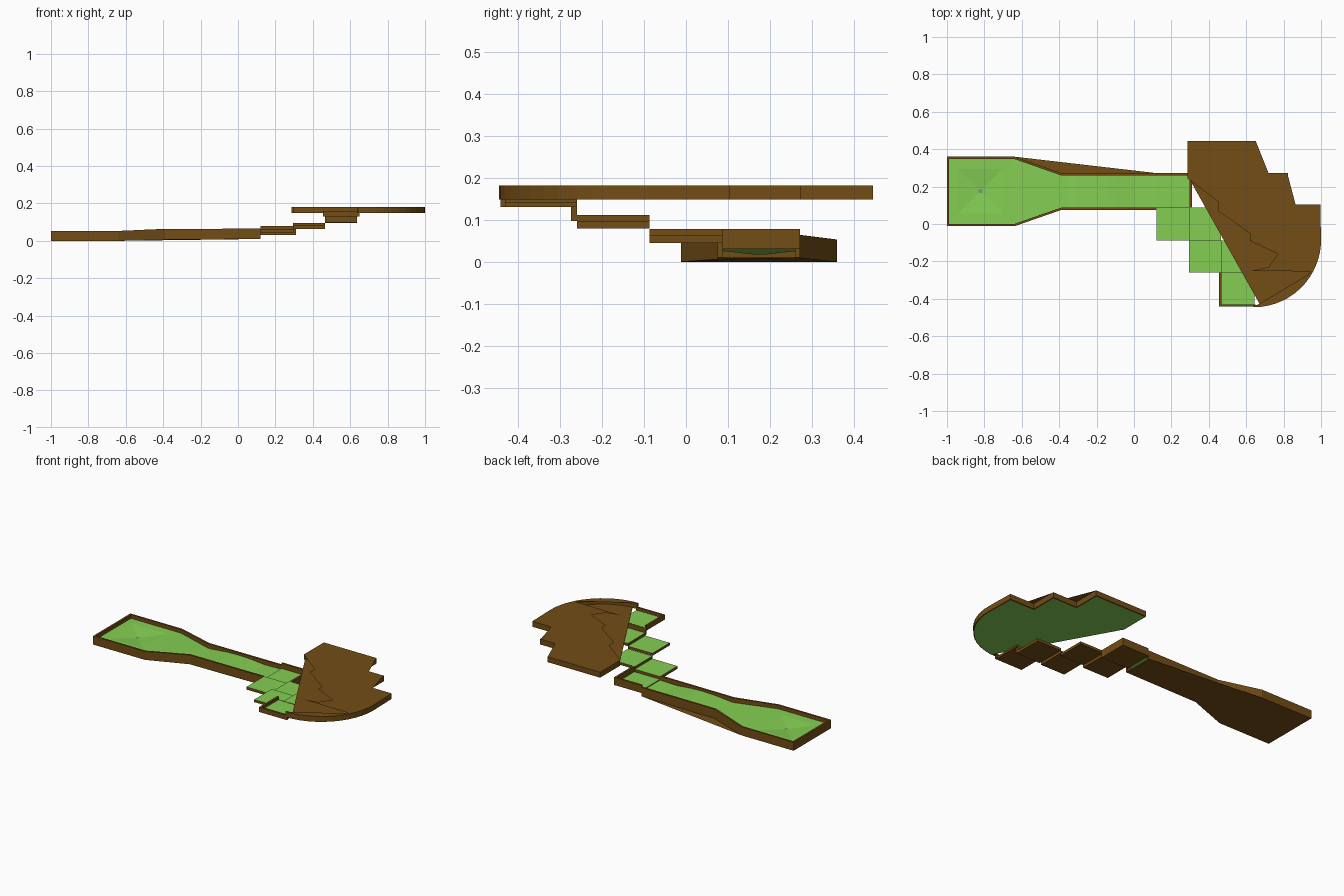
import bpy, math

if "Cube" in bpy.data.objects:
    bpy.data.objects.remove(bpy.data.objects["Cube"])

def material(name, c):
    m = bpy.data.materials.new(name)
    m.diffuse_color = (*c, 1)
    m.use_nodes = True
    m.node_tree.nodes["Principled BSDF"].inputs["Base Color"].default_value = m.diffuse_color
    return m

WOOD = material("wood", (0.17, 0.075, 0.008))
GREEN = material("turf", (0.23, 0.62, 0.085))
GREY = material("cup_grey", (0.25, 0.25, 0.25))

def mesh(name, verts, faces, mat):
    me = bpy.data.meshes.new(name)
    me.from_pydata(verts, [], faces)
    me.materials.append(mat)
    ob = bpy.data.objects.new(name, me)
    bpy.context.collection.objects.link(ob)
    return ob

def flat(name, pts, z, mat):
    """Flat outline at one height."""
    return mesh(name, [(x, y, z) for x, y in pts], [list(range(len(pts)))], mat)

def wall(name, pts, thick=0.012):
    """Upright board along a path of (x, y, bottom, top)."""
    n = len(pts)
    v = [(x, y, a) for x, y, a, b in pts] + [(x, y, b) for x, y, a, b in pts]
    ob = mesh(name, v, [(i, i + 1, n + i + 1, n + i) for i in range(n - 1)], WOOD)
    s = ob.modifiers.new("thickness", 'SOLIDIFY')
    s.thickness, s.offset, s.use_even_offset = thick, 0, True
    return ob

def block(name, x0, x1, y0, y1, z0, z1, turf=True):
    """Wooden box, with a turf top if wanted."""
    v = [(x, y, z) for z in (z0, z1) for x, y in ((x0, y0), (x1, y0), (x1, y1), (x0, y1))]
    f = [(3, 2, 1, 0), (4, 5, 6, 7)] + [(i, (i + 1) % 4, 4 + (i + 1) % 4, 4 + i) for i in range(4)]
    ob = mesh(name, v, f, WOOD)
    if turf:
        ob.data.materials.append(GREEN)
        ob.data.polygons[1].material_index = 1
    return ob

# Lower lane: border boards
def lane_side(end, mid):
    return [(-0.64, end, 0, 0.053), (-0.39, mid, 0.006, 0.064), (0.12, mid, 0.01, 0.065)]
front, back = lane_side(-0.006, 0.081), lane_side(0.354, 0.266)
wall("lane_border", front[::-1] + [(-0.994, -0.006, 0, 0.053), (-0.994, 0.354, 0, 0.053)] + back)

# Lower lane: underside boards
mesh("lane_base", [(-1, -0.012, 0), (-0.64, -0.012, 0), (-0.64, 0.36, 0), (-1, 0.36, 0),
                   (-0.39, 0.075, 0.006), (0.12, 0.075, 0.01), (0.12, 0.272, 0.01)],
     [(3, 2, 1, 0), (2, 6, 5, 4, 1)], WOOD)

# Lower lane: turf with a gentle hump
rows = [(-0.64, -0.006, 0.354, 0.03), (-0.39, 0.081, 0.266, 0.036)]
for i in range(9):
    t = i / 8
    rows.append((-0.36 + 0.36 * t, 0.081, 0.266, 0.037 + 0.012 * math.sin(math.pi * t)))
rows.append((0.12, 0.081, 0.266, 0.04))
v = [p for x, a, b, z in rows for p in ((x, a, z), (x, b, z))]
mesh("lane_turf", v, [(2*i, 2*i+2, 2*i+3, 2*i+1) for i in range(len(rows) - 1)], GREEN)

# Target bowl sloping to the cup
v = []
for x0, x1, y0, y1, z in ((-0.994, -0.64, -0.006, 0.354, 0.03), (-0.94, -0.70, 0.055, 0.295, 0.029),
                          (-0.83, -0.81, 0.165, 0.185, 0.017)):
    v += [(x0, y0, z), (x1, y0, z), (x1, y1, z), (x0, y1, z)]
f = [(4*r + i, 4*r + (i+1) % 4, 4*r + 4 + (i+1) % 4, 4*r + 4 + i) for r in range(2) for i in range(4)]
mesh("bowl_turf", v, f + [(8, 9, 10, 11)], GREEN)
cup = [(-0.82 + 0.011 * math.cos(i * math.pi / 6), 0.175 + 0.011 * math.sin(i * math.pi / 6)) for i in range(12)]
flat("cup", cup, 0.019, GREY)

# Staircase, each block one riser higher
steps = [(0.12, 0.30, 0.087, 0.265, 0.03, 0.045), (0.12, 0.30, -0.087, 0.087, 0.045, 0.062),
         (0.295, 0.465, -0.087, 0.087, 0.062, 0.078), (0.295, 0.465, -0.26, -0.087, 0.079, 0.095),
         (0.465, 0.635, -0.26, -0.087, 0.095, 0.112), (0.455, 0.645, -0.44, -0.26, 0.13, 0.142)]
for i, s in enumerate(steps):
    block(f"step_{i + 1}", *s)
block("top_riser", 0.465, 0.635, -0.274, -0.26, 0.097, 0.142, False)
wall("bottom_step_border", [(0.12, 0.266, 0.03, 0.078), (0.304, 0.266, 0.03, 0.078), (0.304, 0.087, 0.03, 0.078)])
wall("top_step_border", [(0.461, -0.26, 0.13, 0.16), (0.461, -0.436, 0.13, 0.16), (0.65, -0.436, 0.13, 0.16)])

# Upper deck outlines
def arc(r, a0, a1, n=12):
    return [(0.64 + r * math.cos(math.radians(a0 + (a1 - a0) * i / n)),
             -0.085 + r * math.sin(math.radians(a0 + (a1 - a0) * i / n))) for i in range(n + 1)]
zigzag = [(0.291, 0.25), (0.291, 0.439), (0.646, 0.439), (0.646, 0.268), (0.817, 0.268), (0.817, 0.098), (0.99, 0.098)]
outline = zigzag + arc(0.354, 0, -84)

# Upper deck: turf underside, low boards, border
flat("deck_turf", outline, 0.146, GREEN)
flat("deck_boards", outline, 0.151, WOOD)
wall("deck_border", [(x, y, 0.148, 0.182) for x, y in zigzag + arc(0.354, 0, -90)])

# Upper deck: raised cover and curved corner cover
inner = [(0.63, -0.25), (0.72, -0.23), (0.77, -0.16), (0.62, -0.09), (0.62, -0.05),
         (0.45, 0.07), (0.45, 0.12), (0.285, 0.245)]
outer = [(0.285, 0.445), (0.65, 0.445), (0.72, 0.27), (0.82, 0.27), (0.865, 0.10), (0.995, 0.10)]
flat("deck_cover", outer + arc(0.36, 0, -28, 5) + inner, 0.182, WOOD)
flat("deck_corner_cover", arc(0.36, -28, -90, 10), 0.182, WOOD)
